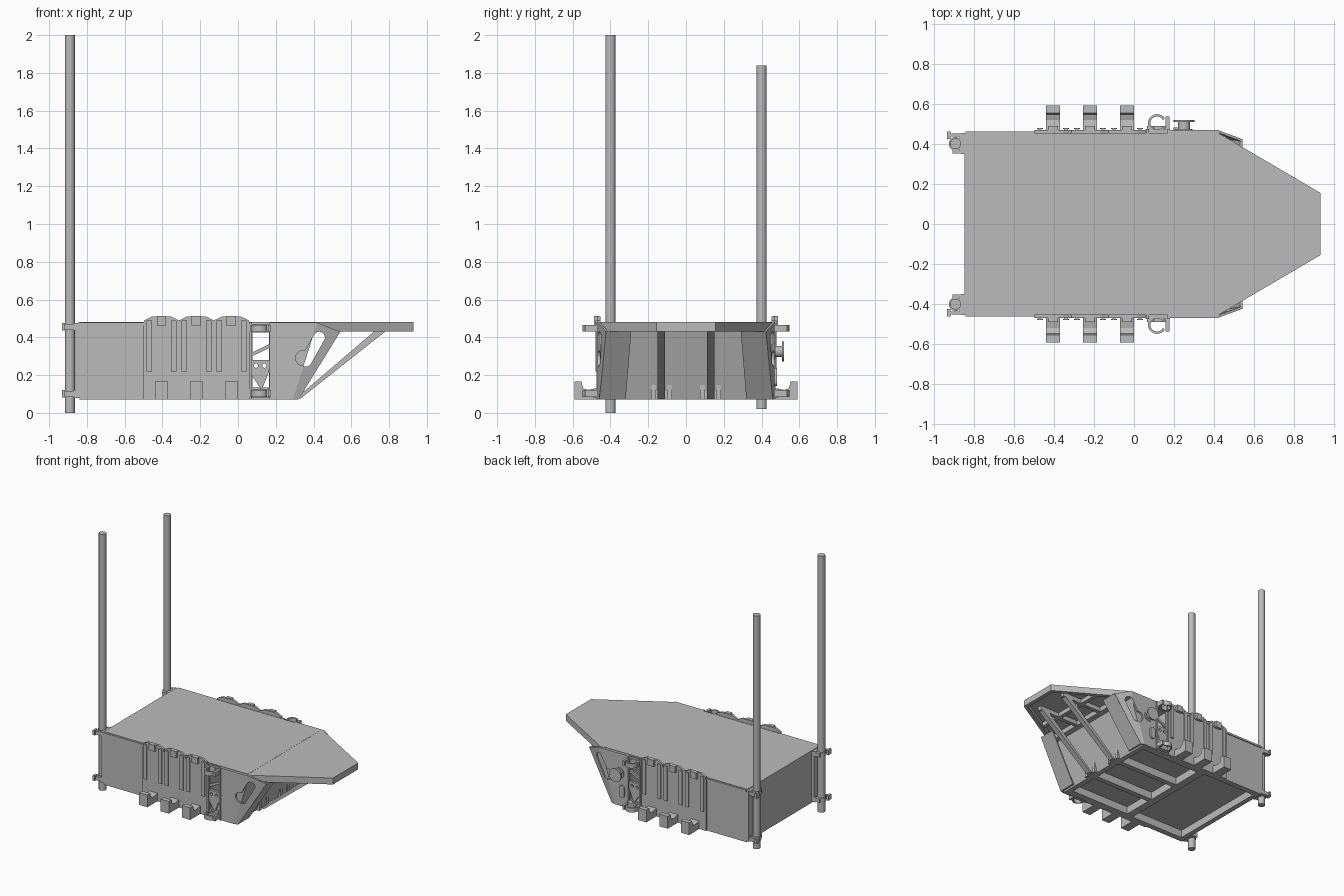
import bpy, bmesh
from math import cos, sin, pi, radians
from mathutils import Vector

cube = bpy.data.objects.get("Cube")
if cube:
    bpy.data.objects.remove(cube, do_unlink=True)

steel = bpy.data.materials.new("grey steel")
steel.use_nodes = True
GREY = (0.5, 0.5, 0.5, 1)
steel.diffuse_color = GREY
steel.node_tree.nodes["Principled BSDF"].inputs["Base Color"].default_value = GREY


def solid(name, pts, offset):
    """Extrude a closed 3D outline along an offset vector."""
    bm = bmesh.new()
    off = Vector(offset)
    a = [bm.verts.new(p) for p in pts]
    b = [bm.verts.new(Vector(p) + off) for p in pts]
    bm.faces.new(a)
    bm.faces.new(b[::-1])
    n = len(a)
    for i in range(n):
        bm.faces.new((a[i], b[i], b[(i + 1) % n], a[(i + 1) % n]))
    bmesh.ops.recalc_face_normals(bm, faces=bm.faces)
    me = bpy.data.meshes.new(name)
    bm.to_mesh(me)
    bm.free()
    me.materials.append(steel)
    ob = bpy.data.objects.new(name, me)
    bpy.context.collection.objects.link(ob)
    return ob


def side_on(name, pts, y0, y1):
    return solid(name, [(x, y0, z) for x, z in pts], (0, y1 - y0, 0))


def flat(name, pts, z0, z1):
    return solid(name, [(x, y, z0) for x, y in pts], (0, 0, z1 - z0))


def box(name, x0, x1, y0, y1, z0, z1):
    return flat(name, [(x0, y0), (x1, y0), (x1, y1), (x0, y1)], z0, z1)


def arc(cx, cy, r, a0=0, a1=360, n=24):
    """Points of an arc; a full turn leaves out the repeated last point."""
    count = n if a1 - a0 >= 360 else n + 1
    ang = [radians(a0 + (a1 - a0) * i / n) for i in range(count)]
    return [(cx + r * cos(t), cy + r * sin(t)) for t in ang]


def smooth(ob):
    bpy.ops.object.select_all(action="DESELECT")
    ob.select_set(True)
    bpy.context.view_layer.objects.active = ob
    bpy.ops.object.shade_smooth_by_angle(angle=radians(35))
    return ob


def cut(ob, *cutters):
    for c in cutters:
        mod = ob.modifiers.new("cut", "BOOLEAN")
        mod.operation, mod.solver, mod.object = "DIFFERENCE", "EXACT", c
        bpy.context.view_layer.objects.active = ob
        bpy.ops.object.modifier_apply(modifier=mod.name)
        bpy.data.objects.remove(c, do_unlink=True)


# Hull with bottom pockets and a cross opening
BOW = [(-.84, .07), (.29, .07), (.42, .478), (-.84, .478)]
hull = side_on("hull", BOW, -.455, .455)
pockets = [box("pocket", -.80, -.33, -.41, .41, 0, .13)]
for y in (-.28, 0, .28):
    pockets.append(box("pocket", -.27, .25, y - .12, y + .12, 0, .13))
cut(hull, *pockets, box("opening", .078, .165, -.6, .6, .135, .425))

# Deck cover and pointed bow platform, hollow underneath
box("deck_cover", -.845, .40, -.448, .448, .47, .481)
platform = flat("bow_platform", [(.40, -.455), (.42, -.455), (.93, -.155),
                (.93, .155), (.42, .455), (.40, .455)], .43, .48)
cut(platform, flat("pocket", [(.45, -.40), (.90, -.14), (.90, .14), (.45, .40)], .40, .468))
box("platform_cross_rib", .60, .63, -.33, .33, .435, .47)

for s, side in ((-1, "right"), (1, "left")):
    def sbox(name, x0, x1, y0, y1, z0, z1):
        return box(f"{side}_{name}", x0, x1, s * y0, s * y1, z0, z1)

    def sside(name, pts, y0, y1):
        return side_on(f"{side}_{name}", pts, s * y0, s * y1)

    # Diagonal braces below the platform
    sside("platform_brace", [(.305, .075), (.33, .075), (.785, .435), (.725, .435)], .11, .15)
    sbox("platform_rib", .44, .80, .115, .145, .435, .47)
    sbox("bow_foot", .27, .315, .075, .10, .07, .15)
    sbox("bow_foot_outer", .27, .315, .16, .185, .07, .15)
    sbox("bow_foot_bar", .27, .305, .10, .16, .07, .125)

    # Angled bow cheek: side plates with a keyhole and a front plate
    def keyhole():
        return sside("slot", arc(.43, .40, .03, -28, 152, 12) + arc(.36, .275, .03, 152, 332, 12), .38, .5)

    def round_hole():
        return sside("round", arc(.345, .29, .04), .38, .5)

    plate = sside("bow_side_plate", [(.175, .07), (.29, .07), (.42, .478), (.175, .478)], .455, .468)
    cut(plate, keyhole(), round_hole())
    cheek = sside("bow_cheek", [(.29, .07), (.32, .07), (.54, .43), (.42, .478)], .455, .468)
    for v in cheek.data.vertices:
        bow_x = .29 + (v.co.z - .07) * .318
        v.co.y -= s * .33 * max(0, v.co.x - bow_x)
    cut(cheek, keyhole(), round_hole())
    solid(f"{side}_cheek_front", [(.308, s * .46, .07), (.308, s * .32, .07),
          (.53, s * .29, .43), (.53, s * .42, .43)], (.012, 0, 0))

    # Thicker middle side panel with ribs, top lugs and bottom hooks
    sbox("side_panel", -.5, .06, .45, .465, .07, .482)
    sbox("stern_top_rail", -.84, -.5, .45, .462, .463, .478)
    for i, x in enumerate((-.405, -.22, -.035)):
        sside(f"lug_plate_{i}", [(x - .092, .47), (x + .092, .47), (x + .092, .49),
              (x + .05, .51), (x - .05, .51), (x - .092, .49)], .452, .469)
        sbox(f"lug_{i}", x - .025, x + .025, .46, .488, .462, .512)
        for dx in (-.065, .065):
            sbox(f"rib_{i}", x + dx - .008, x + dx + .008, .46, .476, .22, .49)
            sbox(f"rib_lip_{i}", x + dx - .015, x + dx + .015, .473, .478, .22, .488)
        hook = [(.45, .07), (.59, .07), (.59, .165), (.553, .165), (.545, .13), (.52, .122), (.45, .135)]
        solid(f"{side}_hook_{i}", [(x - .035, s * y, z) for y, z in hook], (.07, 0, 0))

    # Coupling posts, brace and C-shaped clamps at the opening
    for x in (.062, .168):
        sbox("opening_post", x, x + .012, .45, .475, .07, .478)
    sside("opening_diagonal", [(.075, .30), (.168, .345), (.168, .365), (.075, .32)], .44, .455)
    gusset = sside("opening_gusset", [(.072, .28), (.168, .28), (.165, .22), (.125, .12), (.072, .20)], .445, .465)
    cut(gusset, *[sside("bolt", arc(x, .25, .012, n=12), .4, .5) for x in (.095, .14)])
    for z in (.43, .085):
        sbox("clamp_base", .055, .18, .45, .472, z, z + .04)
        sbox("clamp_arm", .158, .176, .465, .535, z, z + .035)
        sbox("clamp_neck", .065, .09, .465, .49, z, z + .035)
        ring = arc(.115, .503, .045, 30, 330) + arc(.115, .503, .033, 30, 330)[::-1]
        smooth(flat(f"{side}_clamp_ring", [(x, s * y) for x, y in ring], z, z + .035))
    sside("clamp_wedge", [(.07, .08), (.165, .08), (.165, .13), (.10, .115)], .455, .49)

    # Stern pole, its mounting plate, rings and clamp arms
    low, high = (0, 2) if s < 0 else (.02, 1.84)
    smooth(flat(f"{side}_pole", arc(-.89, s * .4, .027), low, high))
    sbox("pole_mount", -.86, -.835, .35, .455, .08, .475)
    for z in (.44, .085):
        smooth(flat(f"{side}_pole_ring", arc(-.89, s * .4, .034), z, z + .03))
        sbox("pole_arm_inner", -.905, -.84, .352, .37, z, z + .03)
        sbox("pole_arm_outer", -.925, -.84, .436, .452, z, z + .03)
        sbox("pole_catch", -.932, -.915, .425, .462, z - .004, z + .035)
        sbox("pole_clamp_back", -.87, -.84, .352, .452, z - .005, z + .035)

# Winch drum and oval boss on the left side
for name, r, y0, y1 in (("drum_base", .042, .46, .475), ("drum_core", .03, .47, .51),
                        ("drum_flange", .052, .508, .52)):
    smooth(side_on(name, arc(.25, .325, r), y0, y1))
smooth(side_on("oval_boss", arc(.22, .215, .022, 0, 180, 12) + arc(.22, .165, .022, 180, 360, 12), .46, .482))
